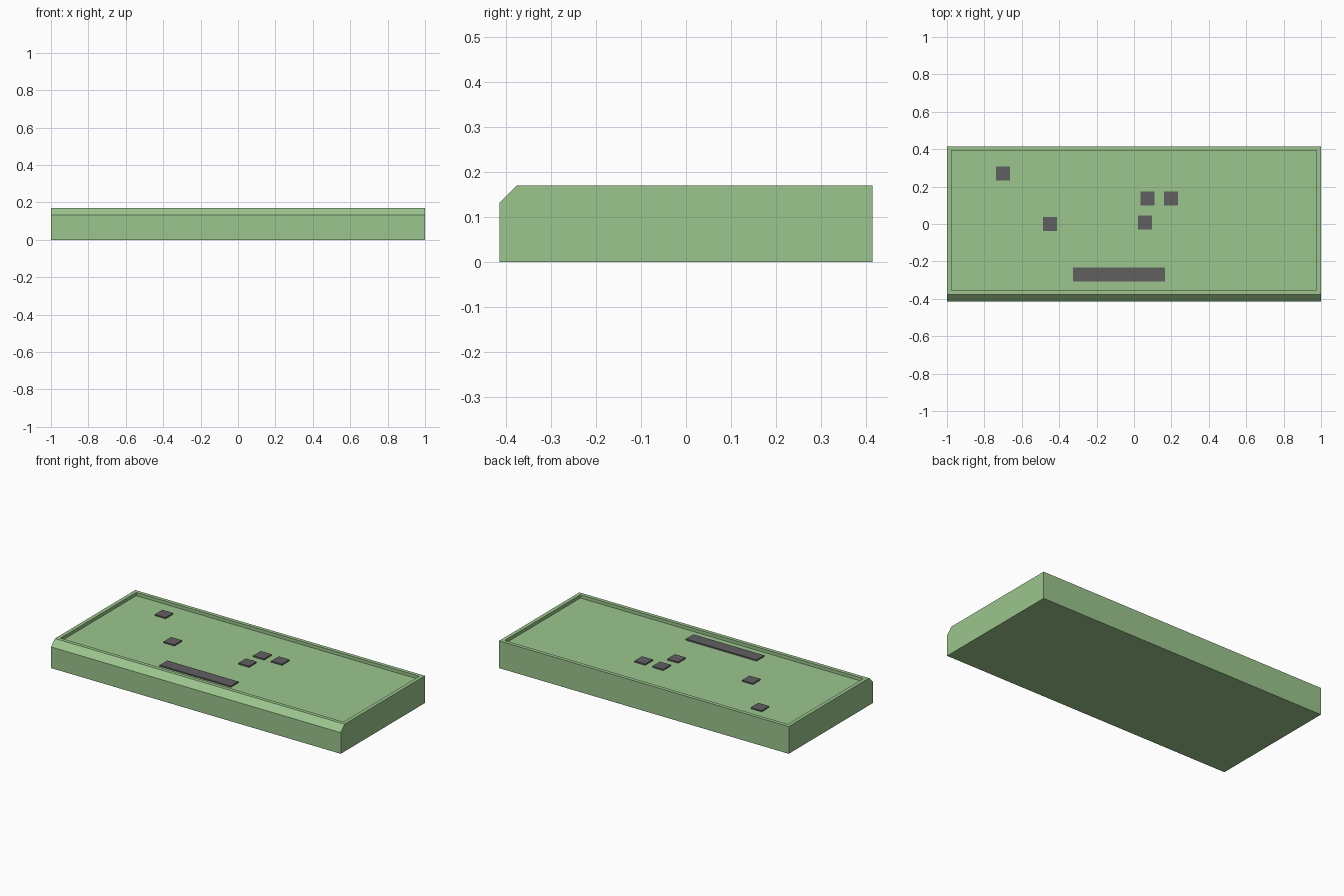
import bpy
import bmesh
from mathutils import Vector

cube = bpy.data.objects.get("Cube")
if cube:
    bpy.data.objects.remove(cube, do_unlink=True)


def make_material(name, color):
    mat = bpy.data.materials.new(name)
    mat.use_nodes = True
    mat.diffuse_color = color
    mat.node_tree.nodes["Principled BSDF"].inputs["Base Color"].default_value = color
    return mat


def finish(name, bm, mat):
    bmesh.ops.recalc_face_normals(bm, faces=bm.faces)
    mesh = bpy.data.meshes.new(name)
    bm.to_mesh(mesh)
    bm.free()
    mesh.materials.append(mat)
    obj = bpy.data.objects.new(name, mesh)
    bpy.context.collection.objects.link(obj)
    return obj


green = make_material("soft_green", (0.33, 0.56, 0.27, 1))
grey = make_material("dark_grey", (0.12, 0.115, 0.12, 1))

HALF_Y, TOP, CHAMFER = 0.415, 0.17, 0.038
FLOOR = 0.15

# Tray body: side profile with a chamfered front edge, extruded along x
profile = [(-HALF_Y, 0), (HALF_Y, 0), (HALF_Y, TOP),
           (CHAMFER - HALF_Y, TOP), (-HALF_Y, TOP - CHAMFER)]
bm = bmesh.new()
side = bm.faces.new([bm.verts.new((-1, y, z)) for y, z in profile])
ext = bmesh.ops.extrude_face_region(bm, geom=[side])
bmesh.ops.translate(bm, vec=Vector((2, 0, 0)),
                    verts=[v for v in ext["geom"] if isinstance(v, bmesh.types.BMVert)])
bmesh.ops.recalc_face_normals(bm, faces=bm.faces)

# Shallow recess: inset the top face to leave a rim, then sink it
top = max(bm.faces, key=lambda f: f.calc_center_median().z)
bmesh.ops.inset_region(bm, faces=[top], thickness=0.033)
sunk = bmesh.ops.extrude_face_region(bm, geom=[top])
bmesh.ops.translate(bm, vec=Vector((0, 0, FLOOR - TOP)),
                    verts=[v for v in sunk["geom"] if isinstance(v, bmesh.types.BMVert)])
if top.is_valid:
    bmesh.ops.delete(bm, geom=[top], context="FACES_ONLY")
finish("tray_body", bm, green)


# Thin dark plates lying on the recess floor
def plate(name, x, y, width, depth=0.075, height=0.008):
    bm = bmesh.new()
    bmesh.ops.create_cube(bm, size=1)
    bmesh.ops.scale(bm, vec=(width, depth, height), verts=bm.verts)
    bmesh.ops.translate(bm, vec=(x, y, FLOOR + height / 2), verts=bm.verts)
    finish(name, bm, grey)


spots = [(-0.70, 0.27), (-0.45, 0), (0.06, 0.008), (0.073, 0.137), (0.197, 0.137)]
for i, (x, y) in enumerate(spots, 1):
    plate(f"square_plate_{i}", x, y, 0.075)
plate("long_plate", -0.08, -0.27, 0.49)
